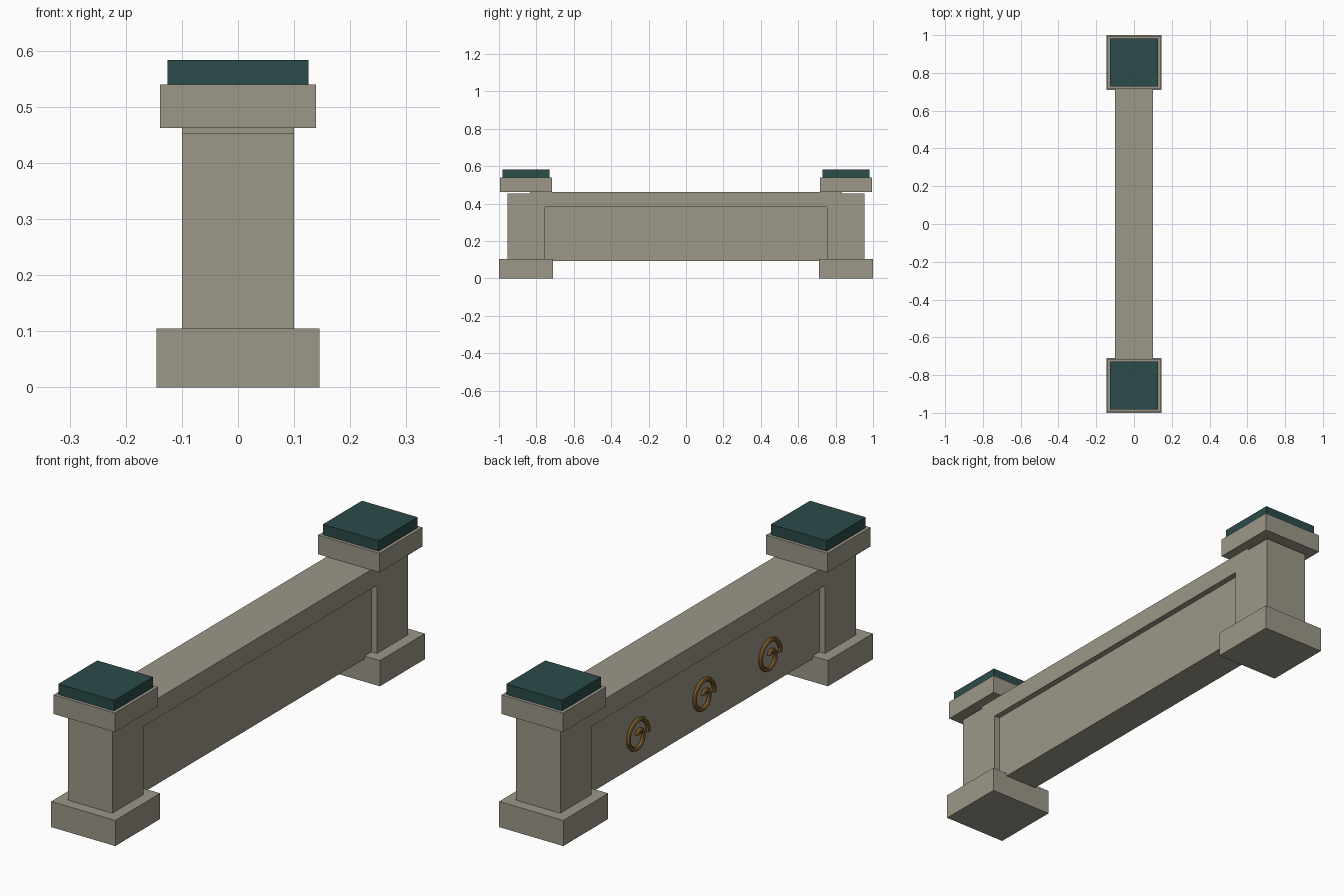
import bpy, math

if "Cube" in bpy.data.objects:
    bpy.data.objects.remove(bpy.data.objects["Cube"])


def material(name, rgb):
    m = bpy.data.materials.new(name)
    m.diffuse_color = (*rgb, 1)
    m.use_nodes = True
    m.node_tree.nodes["Principled BSDF"].inputs["Base Color"].default_value = m.diffuse_color
    return m


STONE = material("warm_grey_stone", (0.335, 0.31, 0.25))
TEAL = material("dark_teal", (0.025, 0.069, 0.069))
BRONZE = material("bronze", (0.26, 0.14, 0.03))


def box(name, x, y, z, mat):
    """Box from (min, max) pairs along each axis."""
    bpy.ops.mesh.primitive_cube_add(size=1, location=[sum(a) / 2 for a in (x, y, z)])
    ob = bpy.context.object
    ob.name = name
    ob.scale = [a[1] - a[0] for a in (x, y, z)]
    bpy.ops.object.transform_apply(location=False, rotation=False, scale=True)
    ob.data.materials.append(mat)
    return ob


# End pillars: plinth, post, capital and coloured top plate
for end, cy in (("front", -0.855), ("back", 0.855)):
    for part, half, z0, z1, mat in (
        ("plinth", 0.145, 0.0, 0.105, STONE),
        ("post", 0.10, 0.105, 0.453, STONE),
        ("capital", 0.139, 0.462, 0.54, STONE),
        ("top_plate", 0.126, 0.54, 0.583, TEAL),
    ):
        box(f"{end}_{part}", (-half, half), (cy - half, cy + half), (z0, z1), mat)

# Wall between the pillars: recessed panel under a wider rail
box("wall_panel", (-0.075, 0.075), (-0.80, 0.80), (0.093, 0.40), STONE)
box("top_rail", (-0.10, 0.10), (-0.835, 0.835), (0.383, 0.462), STONE)


# Spiral scroll ornaments on the left face
def scroll(name, cy, cz):
    cu = bpy.data.curves.new(name, "CURVE")
    cu.dimensions = "3D"
    cu.bevel_depth = 0.009
    cu.bevel_resolution = 2
    cu.use_fill_caps = True
    n = 40
    sp = cu.splines.new("POLY")
    sp.points.add(n)
    for i, p in enumerate(sp.points):
        t = i / n
        a = math.radians(-5 + 490 * t)
        r = 0.008 + 0.059 * (1 - t * t)
        p.co = (-0.08, cy - r * math.cos(a), cz + r * math.sin(a), 1)
    ob = bpy.data.objects.new(name, cu)
    bpy.context.collection.objects.link(ob)
    bpy.ops.object.select_all(action="DESELECT")
    ob.select_set(True)
    bpy.context.view_layer.objects.active = ob
    bpy.ops.object.convert(target="MESH")
    ob = bpy.context.object
    ob.name = name
    ob.data.materials.clear()
    ob.data.materials.append(BRONZE)
    bpy.ops.object.shade_smooth_by_angle()


for k in (-1, 0, 1):
    scroll(f"scroll_ornament_{k + 2}", 0.427 * k, 0.214)
